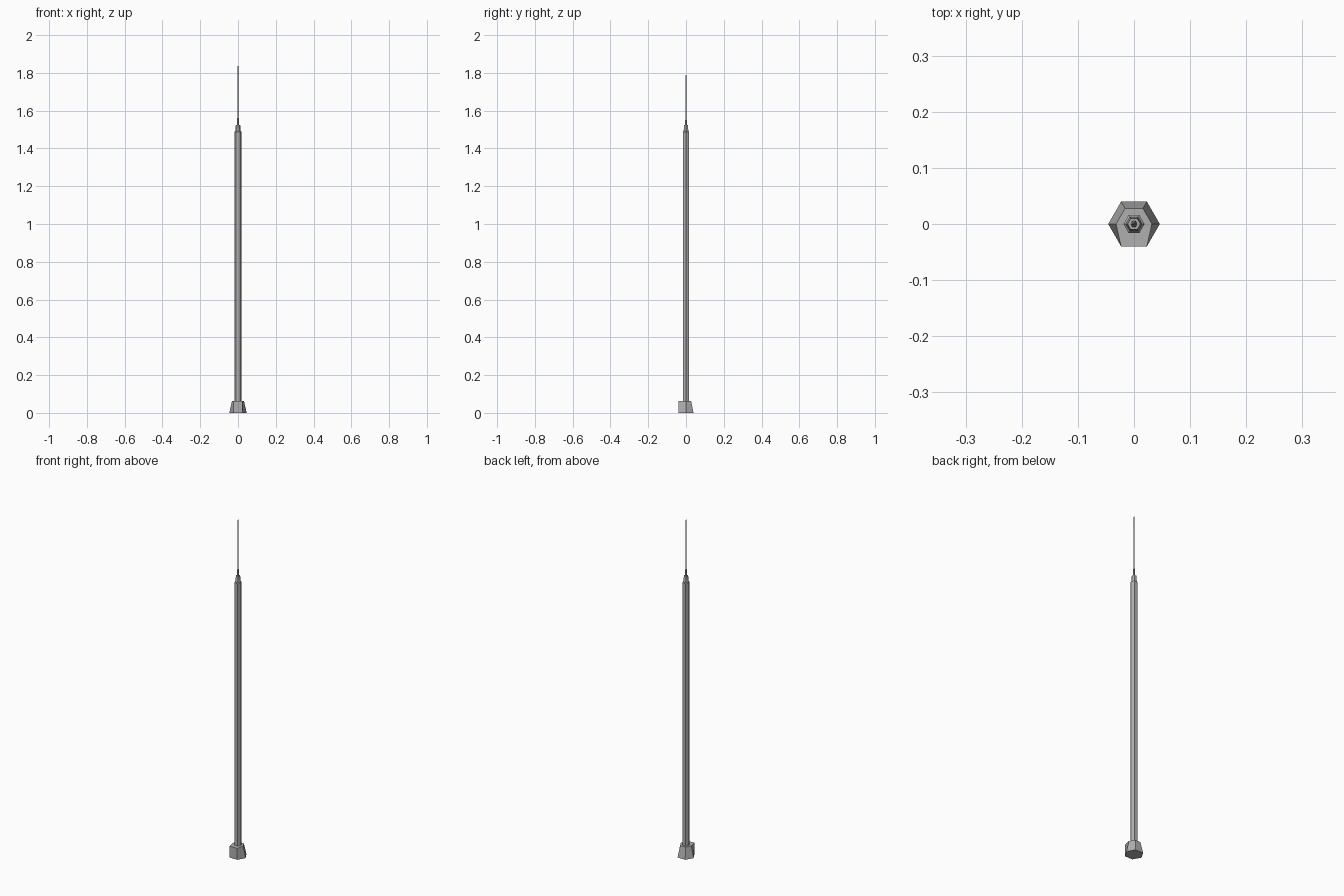
import bpy, bmesh
from math import cos, sin, pi

if "Cube" in bpy.data.objects:
    bpy.data.objects.remove(bpy.data.objects["Cube"])

grey = bpy.data.materials.new("dark_grey")
grey.diffuse_color = (0.43, 0.43, 0.43, 1)
grey.use_nodes = True
grey.node_tree.nodes["Principled BSDF"].inputs["Base Color"].default_value = grey.diffuse_color


def hex_ring(r, z):
    return [(r * cos(i * pi / 3), r * sin(i * pi / 3), z) for i in range(6)]


def loft(name, rings):
    bm = bmesh.new()
    loops = [[bm.verts.new(p) for p in ring] for ring in rings]
    for a, b in zip(loops, loops[1:]):
        for i in range(6):
            j = (i + 1) % 6
            bm.faces.new((a[i], a[j], b[j], b[i]))
    bm.faces.new(loops[0][::-1])
    bm.faces.new(loops[-1])
    bmesh.ops.recalc_face_normals(bm, faces=bm.faces)
    mesh = bpy.data.meshes.new(name)
    bm.to_mesh(mesh)
    bm.free()
    mesh.materials.append(grey)
    obj = bpy.data.objects.new(name, mesh)
    bpy.context.collection.objects.link(obj)
    return obj


# Base: tapers at the back and sides, front face stays upright
bottom = hex_ring(0.046, 0)
top = hex_ring(0.032, 0.062)
for i in (4, 5):
    top[i] = (bottom[i][0], bottom[i][1], 0.062)
loft("base", [bottom, top])

# Mast with a short shoulder and a collar on top
loft("mast", [hex_ring(r, z) for r, z in
              ((0.0188, 0.062), (0.0188, 1.488), (0.0145, 1.492), (0.0115, 1.525))])

# Antenna socket and needle
loft("antenna_socket", [hex_ring(0.006, 1.525), hex_ring(0.0035, 1.57)])
loft("antenna_needle", [hex_ring(0.0025, 1.57), hex_ring(0.0006, 2.0)])
